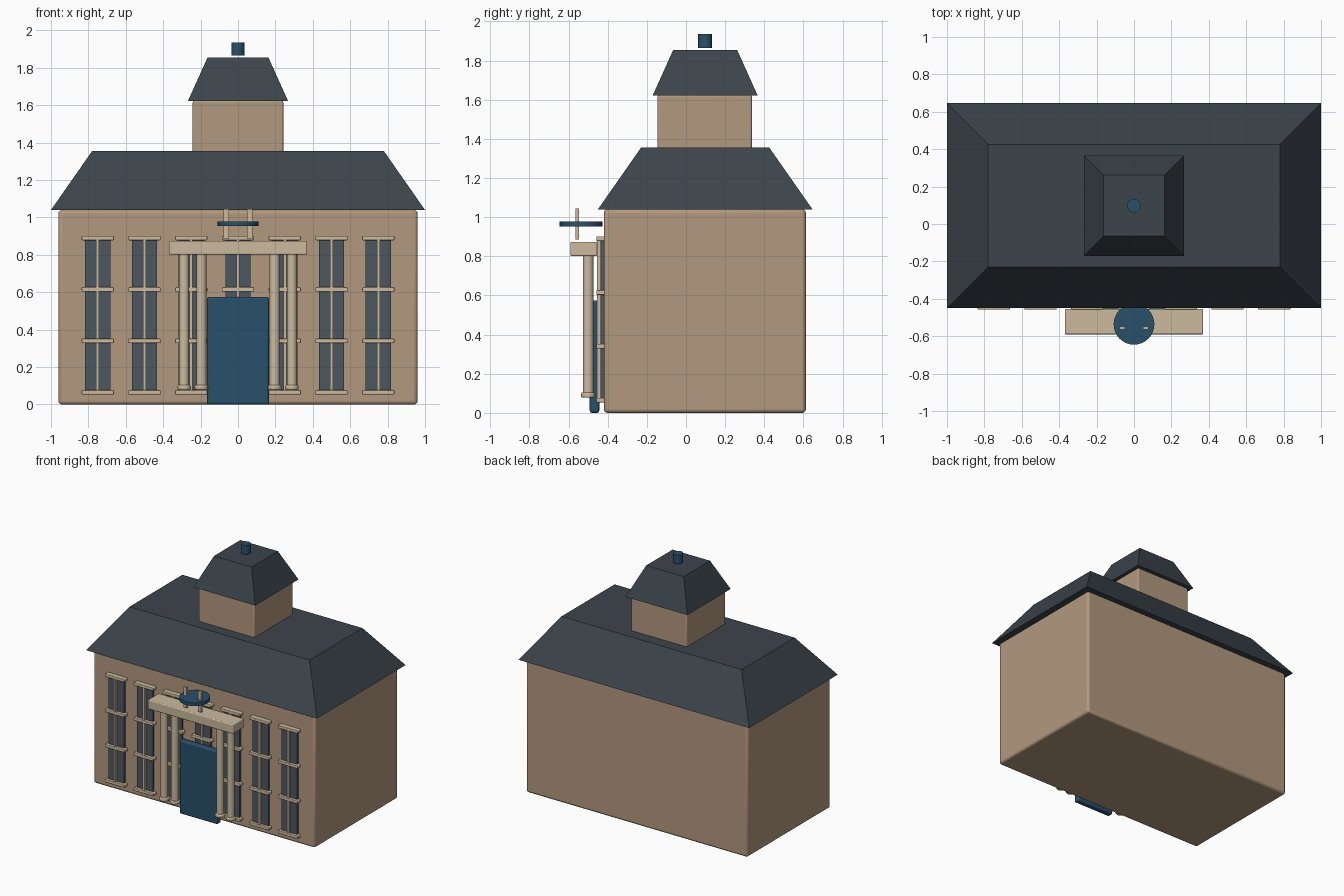
import bpy, bmesh

if "Cube" in bpy.data.objects:
    bpy.data.objects.remove(bpy.data.objects["Cube"])


def material(name, r, g, b):
    m = bpy.data.materials.new(name)
    m.diffuse_color = (r, g, b, 1)
    m.use_nodes = True
    m.node_tree.nodes["Principled BSDF"].inputs["Base Color"].default_value = m.diffuse_color
    return m


STONE = material("sandstone", 0.45, 0.32, 0.21)
TRIM = material("pale_trim", 0.60, 0.49, 0.34)
SLATE = material("slate", 0.045, 0.058, 0.07)
GLASS = material("glass", 0.075, 0.095, 0.115)
BLUE = material("blue", 0.022, 0.08, 0.145)


def finish(name, bm, mat):
    me = bpy.data.meshes.new(name)
    bmesh.ops.recalc_face_normals(bm, faces=bm.faces)
    bm.to_mesh(me)
    bm.free()
    me.materials.append(mat)
    ob = bpy.data.objects.new(name, me)
    bpy.context.collection.objects.link(ob)
    return ob


def smooth(ob, angle=0.6):
    bpy.ops.object.select_all(action='DESELECT')
    bpy.context.view_layer.objects.active = ob
    ob.select_set(True)
    bpy.ops.object.shade_smooth_by_angle(angle=angle)


def box(name, x, y, z, mat, bevel=0):
    """Box from (min, max) ranges, with optional rounded edges."""
    bm = bmesh.new()
    bmesh.ops.create_cube(bm, size=1)
    for v in bm.verts:
        v.co = [sum(r) / 2 + c * (r[1] - r[0]) for c, r in zip(v.co, (x, y, z))]
    ob = finish(name, bm, mat)
    if bevel:
        mod = ob.modifiers.new("bevel", 'BEVEL')
        mod.width, mod.segments = bevel, 3
        smooth(ob)
    return ob


def cylinder(name, x, y, z, radius, mat, bevel=0):
    bm = bmesh.new()
    bmesh.ops.create_cone(bm, cap_ends=True, segments=32, radius1=radius,
                          radius2=radius, depth=z[1] - z[0])
    bmesh.ops.translate(bm, verts=bm.verts, vec=(x, y, sum(z) / 2))
    ob = finish(name, bm, mat)
    if bevel:
        mod = ob.modifiers.new("bevel", 'BEVEL')
        mod.width, mod.segments = bevel, 3
    smooth(ob)
    return ob


def hip_roof(name, cy, base, top, z):
    """Truncated pyramid; base and top are half sizes (x, y)."""
    bm = bmesh.new()
    bmesh.ops.create_cube(bm, size=2)
    for v in bm.verts:
        hx, hy = top if v.co.z > 0 else base
        v.co = (v.co.x * hx, cy + v.co.y * hy, z[v.co.z > 0])
    return finish(name, bm, SLATE)


# Main block and roof
box("main_walls", (-0.96, 0.96), (-0.42, 0.612), (0, 1.04), STONE, 0.018)
hip_roof("main_roof", 0.098, (1.0, 0.548), (0.78, 0.328), (1.04, 1.355))

# Cupola
box("cupola_walls", (-0.242, 0.242), (-0.145, 0.337), (1.2, 1.625), STONE, 0.01)
hip_roof("cupola_roof", 0.098, (0.268, 0.268), (0.163, 0.163), (1.622, 1.855))
cylinder("roof_finial", 0, 0.098, (1.865, 1.935), 0.036, BLUE)

# Windows: glass, mullion and four cross bars each
for i in range(-3, 4):
    x = i * 0.25
    box("window_glass", (x - 0.068, x + 0.068), (-0.436, -0.41), (0.075, 0.885), GLASS)
    box("window_mullion", (x - 0.008, x + 0.008), (-0.454, -0.43), (0.075, 0.885), TRIM)
    for k in range(4):
        z = 0.065 + k * 0.275
        box("window_bar", (x - 0.086, x + 0.086), (-0.458, -0.415),
            (z - 0.012, z + 0.012), TRIM, 0.005)

# Door
box("door", (-0.166, 0.166), (-0.492, -0.443), (0, 0.575), BLUE, 0.012)

# Portico
for x in (-0.288, -0.196, 0.196, 0.288):
    cylinder("portico_column", x, -0.5, (0.09, 0.81), 0.027, TRIM)
    cylinder("column_base", x, -0.5, (0.078, 0.104), 0.036, TRIM, 0.007)
box("portico_lintel", (-0.37, 0.37), (-0.59, -0.455), (0.802, 0.874), TRIM, 0.006)

# Disc and its two small posts above the portico
cylinder("ornament_disc", 0, -0.536, (0.953, 0.979), 0.109, BLUE)
for x in (-0.063, 0.063):
    box("ornament_post", (x - 0.014, x + 0.014), (-0.565, -0.547), (0.885, 1.045), TRIM)
